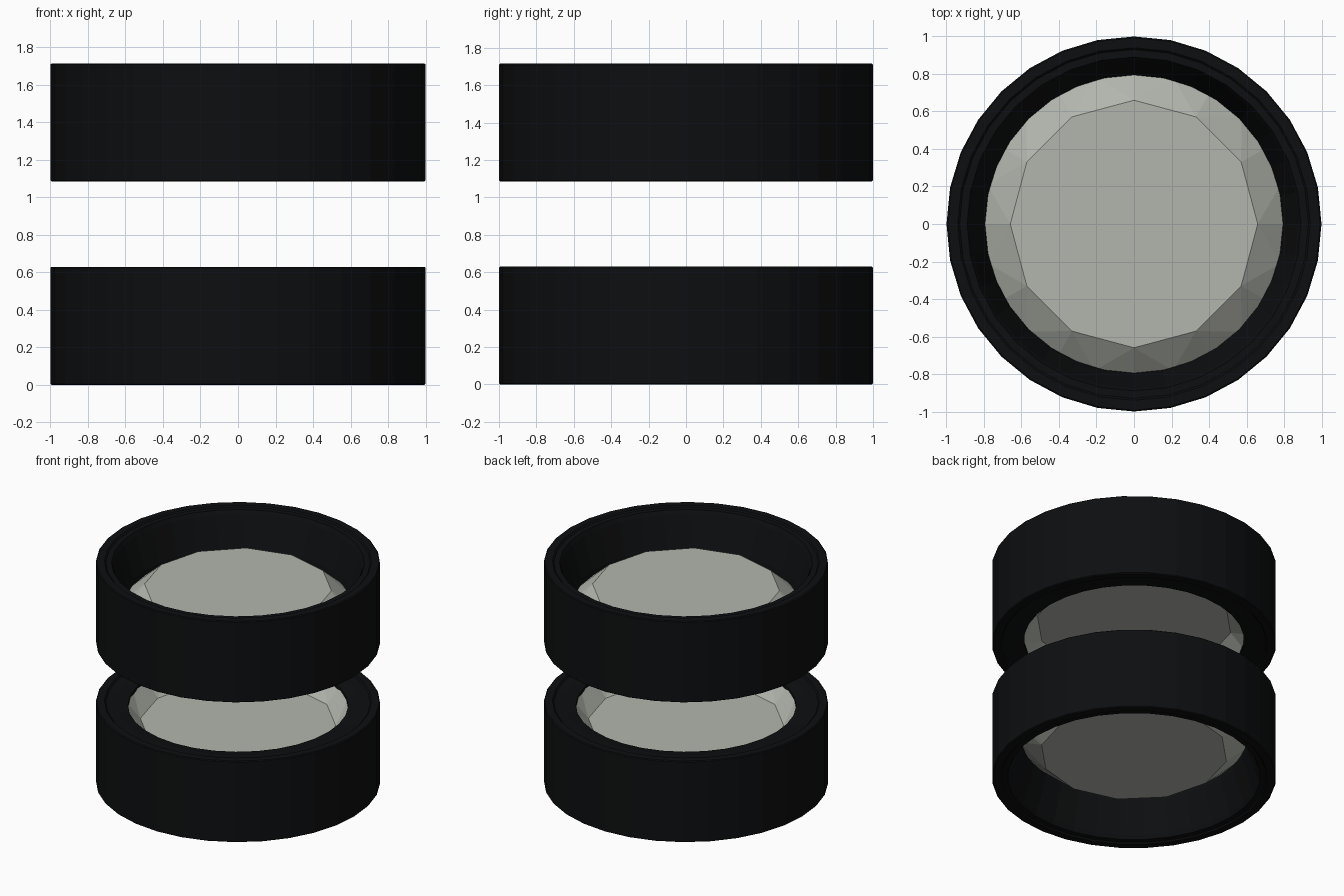
import bpy, bmesh, math

if "Cube" in bpy.data.objects:
    bpy.data.objects.remove(bpy.data.objects["Cube"])

H = 0.63       # wheel width
TOP = 1.715    # top of the upper wheel
TYRE_SEG = 32
HUB_SEG = 24


def material(name, color):
    m = bpy.data.materials.new(name)
    m.diffuse_color = (*color, 1)
    m.use_nodes = True
    m.node_tree.nodes["Principled BSDF"].inputs["Base Color"].default_value = m.diffuse_color
    return m


rubber = material("black_rubber", (0.004, 0.0045, 0.005))
metal = material("pale_metal", (0.45, 0.47, 0.42))


def ring(bm, r, z, n):
    return [bm.verts.new((r * math.cos(2 * math.pi * i / n),
                          r * math.sin(2 * math.pi * i / n), z)) for i in range(n)]


def finish(bm, name, mat, flip):
    # the upper wheel is the lower one mirrored vertically
    if flip:
        for v in bm.verts:
            v.co.z = TOP - v.co.z
    bmesh.ops.recalc_face_normals(bm, faces=bm.faces)
    me = bpy.data.meshes.new(name)
    bm.to_mesh(me)
    bm.free()
    me.materials.append(mat)
    ob = bpy.data.objects.new(name, me)
    bpy.context.collection.objects.link(ob)
    return ob


def make_tyre(name, flip):
    # closed profile (radius, height) turned about z, outer side at the bottom
    profile = [(0.993, 0), (1, 0.006), (1, H - 0.006), (0.993, H),
               (0.94, H), (0.93, H - 0.01), (0.86, H - 0.015), (0.775, H - 0.03),
               (0.775, 0.45), (0.80, 0.28), (0.875, 0.04), (0.89, 0.01),
               (0.93, 0.01), (0.94, 0)]
    bm = bmesh.new()
    rings = [ring(bm, r, z, TYRE_SEG) for r, z in profile]
    for k, a in enumerate(rings):
        b = rings[(k + 1) % len(rings)]
        for i in range(TYRE_SEG):
            j = (i + 1) % TYRE_SEG
            bm.faces.new((a[i], a[j], b[j], b[i]))
    finish(bm, name, rubber, flip)


def facet_band(bm, inner, outer):
    # joins a coarse ring to one with twice as many points
    n = len(inner)
    for i in range(n):
        p, q = inner[i], inner[(i + 1) % n]
        a, b, c = (outer[(2 * i + k) % (2 * n)] for k in range(3))
        for tri in ((p, a, b), (p, b, q), (q, b, c)):
            bm.faces.new(tri)


def make_hub(name, flip):
    bm = bmesh.new()
    n = HUB_SEG // 2
    face_out = ring(bm, 0.66, 0.20, n)             # raised outer face
    edge_out = ring(bm, 0.81, 0.33, HUB_SEG)
    edge_in = ring(bm, 0.785, H - 0.04, HUB_SEG)   # shallow dish inside
    face_in = ring(bm, 0.69, H - 0.16, n)
    bm.faces.new(face_out)
    bm.faces.new(face_in)
    facet_band(bm, face_out, edge_out)
    facet_band(bm, face_in, edge_in)
    for i in range(HUB_SEG):
        j = (i + 1) % HUB_SEG
        bm.faces.new((edge_out[i], edge_out[j], edge_in[j], edge_in[i]))
    finish(bm, name, metal, flip)


for side, flip in (("lower", False), ("upper", True)):
    make_tyre(side + "_tyre", flip)
    make_hub(side + "_hub", flip)
